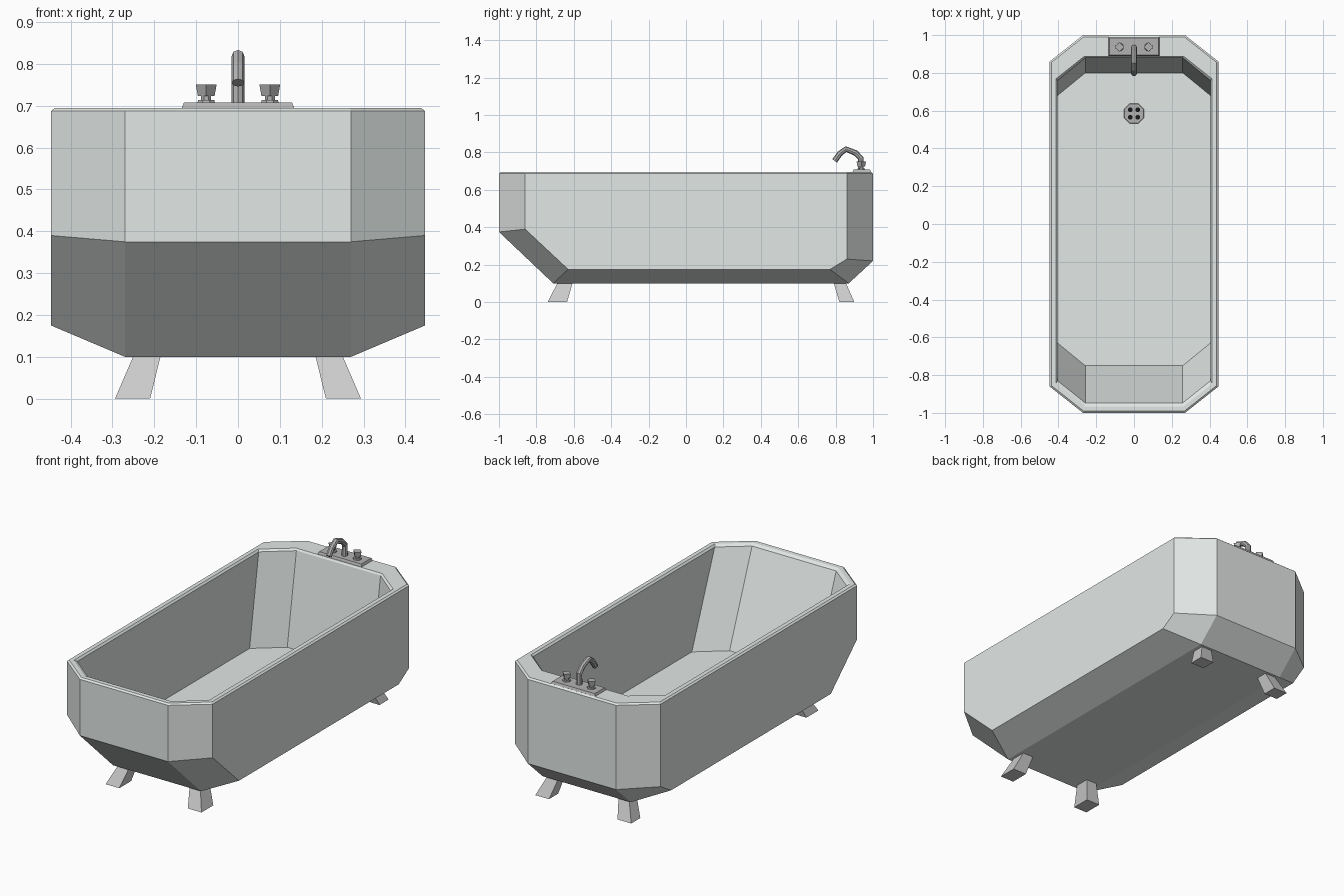
import bpy, bmesh, math
from mathutils import Matrix

if "Cube" in bpy.data.objects:
    bpy.data.objects.remove(bpy.data.objects["Cube"])


def material(name, r, g, b):
    m = bpy.data.materials.new(name)
    m.diffuse_color = (r, g, b, 1)
    m.use_nodes = True
    m.node_tree.nodes["Principled BSDF"].inputs["Base Color"].default_value = m.diffuse_color
    return m


ENAMEL = material("enamel", 0.76, 0.80, 0.78)
METAL = material("metal", 0.45, 0.45, 0.45)
FOOT = material("foot_metal", 0.6, 0.6, 0.6)
BLACK = material("black", 0.01, 0.01, 0.01)


def finish(bm, name, mat):
    bmesh.ops.recalc_face_normals(bm, faces=bm.faces)
    me = bpy.data.meshes.new(name)
    bm.to_mesh(me)
    bm.free()
    ob = bpy.data.objects.new(name, me)
    bpy.context.collection.objects.link(ob)
    me.materials.append(mat)
    return ob


def bridge(bm, a, b):
    n = len(a)
    for i in range(n):
        bm.faces.new((a[i], a[(i + 1) % n], b[(i + 1) % n], b[i]))


def octagon(bm, xi, xo, ys, zs):
    """Eight-sided ring from four right-hand points, mirrored in x."""
    right = list(zip((xi, xo, xo, xi), ys, zs))
    pts = right + [(-x, y, z) for x, y, z in reversed(right)]
    return [bm.verts.new(p) for p in pts]


def frustum(name, lower, upper, mat):
    """Tapered box between rectangles given as (x0, x1, y0, y1, z)."""
    bm = bmesh.new()
    rings = [[bm.verts.new(p) for p in
              ((x0, y0, z), (x1, y0, z), (x1, y1, z), (x0, y1, z))]
             for x0, x1, y0, y1, z in (lower, upper)]
    bridge(bm, *rings)
    for r in rings:
        bm.faces.new(r)
    return finish(bm, name, mat)


def cone(bm, x, y, z0, z1, r0, r1, n, turn=0.0):
    mat = Matrix.Translation((x, y, (z0 + z1) / 2)) @ Matrix.Rotation(turn, 4, 'Z')
    bmesh.ops.create_cone(bm, cap_ends=True, segments=n, radius1=r0,
                          radius2=r1, depth=z1 - z0, matrix=mat)


# tub: outer shell, rolled rim and basin as one chain of rings
bm = bmesh.new()
rings = [octagon(bm, *r) for r in (
    (0.27, 0.447, (-0.71, -0.63, 0.77, 0.87), (0.10, 0.175, 0.175, 0.10)),
    (0.27, 0.447, (-1.0, -0.86, 0.86, 1.0), (0.375, 0.39, 0.23, 0.22)),
    (0.27, 0.447, (-1.0, -0.86, 0.86, 1.0), (0.687,) * 4),
    (0.267, 0.438, (-0.99, -0.855, 0.855, 0.99), (0.695,) * 4),
    (0.264, 0.414, (-0.965, -0.845, 0.768, 0.887), (0.695,) * 4),
    (0.258, 0.405, (-0.947, -0.83, 0.76, 0.88), (0.685,) * 4),
    (0.258, 0.405, (-0.75, -0.63, 0.68, 0.80), (0.18,) * 4))]
for a, b in zip(rings, rings[1:]):
    bridge(bm, a, b)
v = rings[0]
bm.faces.new((v[0], v[3], v[4], v[7]))
bm.faces.new(v[0:4])
bm.faces.new(v[4:8])
bm.faces.new(rings[-1])
finish(bm, "tub", ENAMEL)

# splayed feet
for s, side in ((1, "right"), (-1, "left")):
    for end, lo, hi in (("front", (-0.74, -0.636), (-0.687, -0.607)),
                        ("back", (0.82, 0.90), (0.79, 0.855))):
        frustum(f"{end}_{side}_foot", (s * 0.21, s * 0.294, *lo, 0),
                (s * 0.185, s * 0.25, *hi, 0.102), FOOT)

# tap plate
frustum("tap_plate", (-0.135, 0.135, 0.89, 0.99, 0.694),
        (-0.129, 0.129, 0.896, 0.984, 0.708), METAL)

# tap handles
for s, side in ((1, "right"), (-1, "left")):
    bm = bmesh.new()
    cone(bm, s * 0.076, 0.937, 0.706, 0.714, 0.023, 0.021, 8, math.pi / 8)
    cone(bm, s * 0.076, 0.937, 0.714, 0.726, 0.013, 0.013, 8, math.pi / 8)
    cone(bm, s * 0.076, 0.937, 0.724, 0.751, 0.020, 0.025, 4)
    finish(bm, f"{side}_tap_handle", METAL)

# curved spout
cu = bpy.data.curves.new("spout", 'CURVE')
cu.dimensions = '3D'
cu.bevel_depth = 0.0155
cu.bevel_resolution = 2
cu.use_fill_caps = True
path = [(0.935, 0.70), (0.935, 0.768), (0.907, 0.797), (0.855, 0.818),
        (0.822, 0.793), (0.795, 0.755)]
sp = cu.splines.new('POLY')
sp.points.add(len(path) - 1)
for p, (y, z) in zip(sp.points, path):
    p.co = (0, y, z, 1)
sp.use_smooth = False
cu.materials.append(METAL)
bpy.context.collection.objects.link(bpy.data.objects.new("spout", cu))

# drain with four holes
bm = bmesh.new()
cone(bm, 0, 0.585, 0.178, 0.186, 0.058, 0.055, 8, math.pi / 8)
finish(bm, "drain", METAL)
bm = bmesh.new()
for x in (-0.02, 0.02):
    for y in (-0.02, 0.02):
        cone(bm, x, 0.585 + y, 0.180, 0.1865, 0.013, 0.013, 8)
finish(bm, "drain_holes", BLACK)
